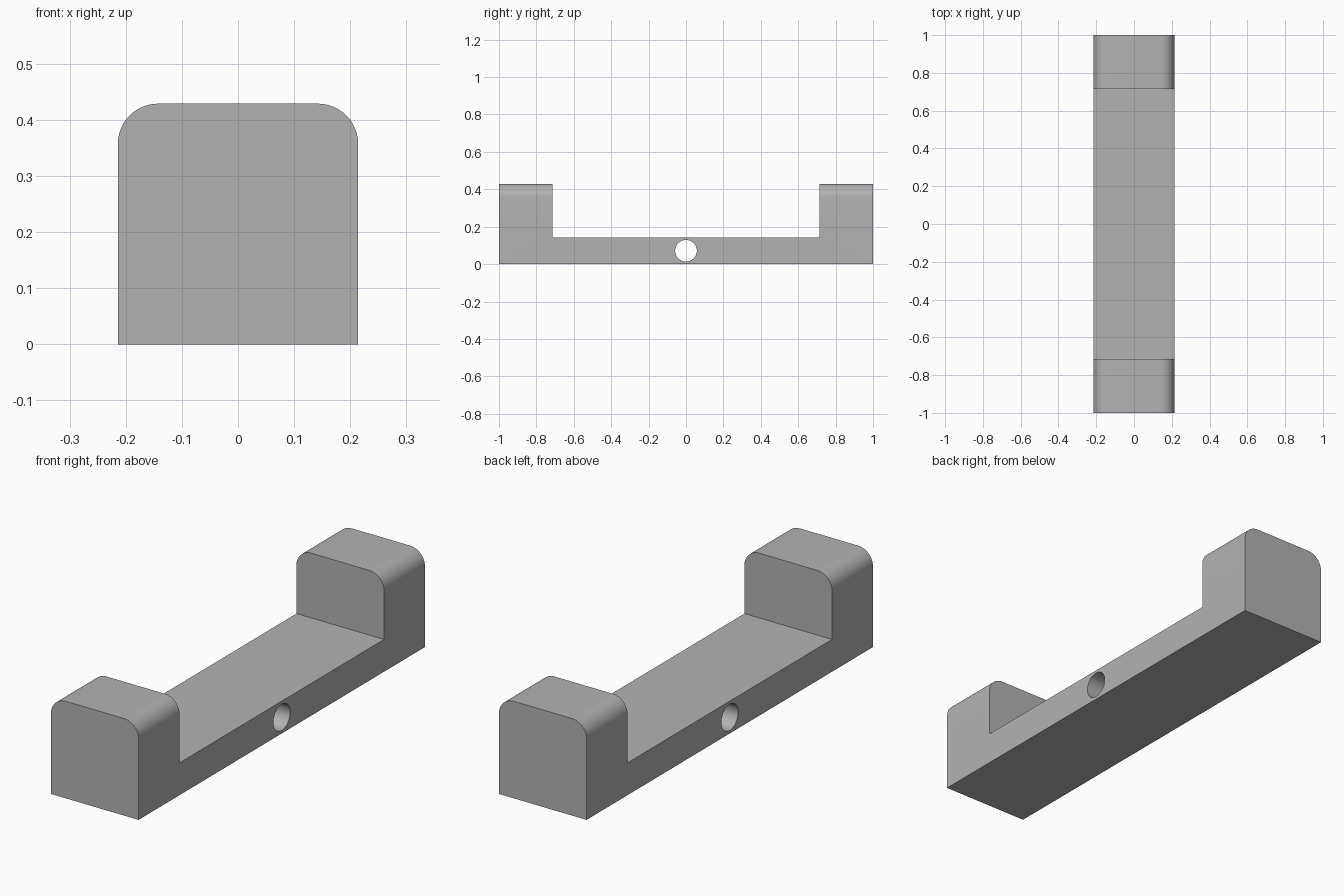
import bpy
import bmesh
import math

cube = bpy.data.objects.get("Cube")
if cube:
    bpy.data.objects.remove(cube, do_unlink=True)

HALF_WIDTH, HALF_LENGTH = 0.214, 1.0
INNER, FLOOR, TOP = 0.714, 0.143, 0.429
CORNER, HOLE = 0.0714, 0.058

# Grey material
grey = bpy.data.materials.new("plain grey")
grey.use_nodes = True
colour = (0.45, 0.45, 0.45, 1)
grey.diffuse_color = colour
grey.node_tree.nodes["Principled BSDF"].inputs["Base Color"].default_value = colour

# U-shaped side profile, extruded across the width
half = [(HALF_LENGTH, 0), (HALF_LENGTH, TOP), (INNER, TOP), (INNER, FLOOR)]
profile = half + [(-y, z) for y, z in reversed(half)]
bm = bmesh.new()
face = bm.faces.new([bm.verts.new((-HALF_WIDTH, y, z)) for y, z in profile])
sweep = bmesh.ops.extrude_face_region(bm, geom=[face])
moved = [v for v in sweep["geom"] if isinstance(v, bmesh.types.BMVert)]
bmesh.ops.translate(bm, verts=moved, vec=(2 * HALF_WIDTH, 0, 0))
bmesh.ops.recalc_face_normals(bm, faces=bm.faces)

# Rounded upper long edges of both end blocks
rounded = [e for e in bm.edges
           if all(v.co.z > TOP - 0.01 for v in e.verts)
           and abs(e.verts[0].co.x - e.verts[1].co.x) < 0.01]
bmesh.ops.bevel(bm, geom=rounded, offset=CORNER, offset_type='OFFSET',
                segments=12, profile=0.5, affect='EDGES')
mesh = bpy.data.meshes.new("bracket")
bm.to_mesh(mesh)
bm.free()
mesh.materials.append(grey)
bracket = bpy.data.objects.new("bracket", mesh)
bpy.context.collection.objects.link(bracket)

# Round hole through the middle of the base
bpy.ops.mesh.primitive_cylinder_add(vertices=48, radius=HOLE, depth=1,
                                    location=(0, 0, FLOOR / 2),
                                    rotation=(0, math.pi / 2, 0))
cutter = bpy.context.object
cutter.name = "hole_cutter"
cutter.hide_render = True
cutter.data.materials.append(grey)
cut = bracket.modifiers.new("hole", 'BOOLEAN')
cut.operation = 'DIFFERENCE'
cut.solver = 'EXACT'
cut.object = cutter

bpy.ops.object.select_all(action='DESELECT')
bracket.select_set(True)
bpy.context.view_layer.objects.active = bracket
bpy.ops.object.modifier_apply(modifier=cut.name)
bpy.data.objects.remove(cutter, do_unlink=True)
bpy.ops.object.shade_smooth_by_angle(angle=math.radians(30))
